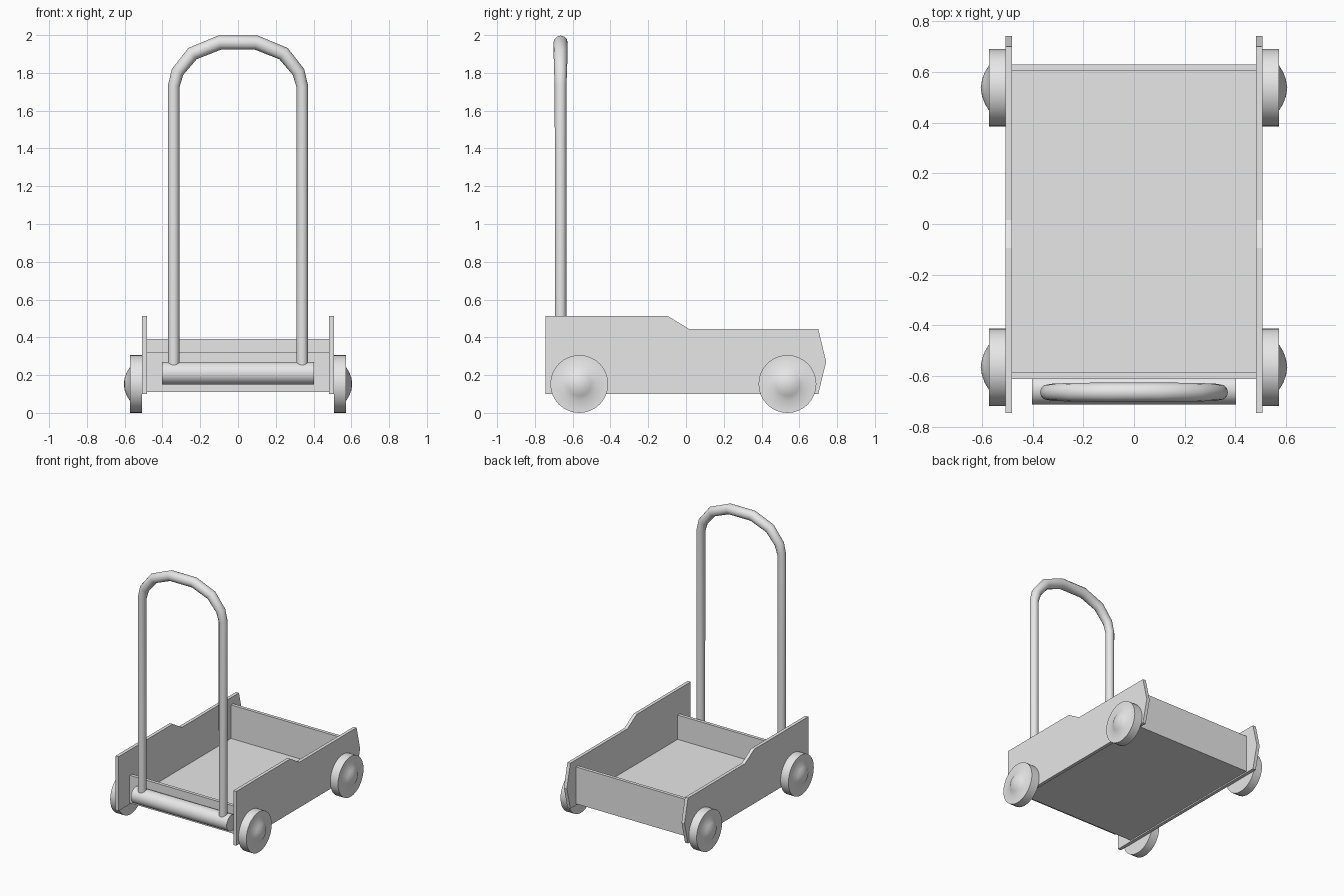
import bpy, bmesh, math
from mathutils import Matrix

cube = bpy.data.objects.get("Cube")
if cube:
    bpy.data.objects.remove(cube, do_unlink=True)

grey = bpy.data.materials.new("plain_grey")
grey.use_nodes = True
grey.diffuse_color = (0.8, 0.8, 0.8, 1)
grey.node_tree.nodes["Principled BSDF"].inputs["Base Color"].default_value = (0.8, 0.8, 0.8, 1)


def finish(name, bm, smooth=False):
    bmesh.ops.recalc_face_normals(bm, faces=bm.faces)
    mesh = bpy.data.meshes.new(name)
    bm.to_mesh(mesh)
    bm.free()
    mesh.materials.append(grey)
    obj = bpy.data.objects.new(name, mesh)
    bpy.context.collection.objects.link(obj)
    if smooth:
        bpy.ops.object.select_all(action="DESELECT")
        obj.select_set(True)
        bpy.context.view_layer.objects.active = obj
        bpy.ops.object.shade_smooth_by_angle(angle=math.radians(40))
    return obj


def box(name, lo, hi):
    bm = bmesh.new()
    bmesh.ops.create_cube(bm, size=1)
    for v in bm.verts:
        v.co = [(a + b) / 2 + c * (b - a) for a, b, c in zip(lo, hi, v.co)]
    return finish(name, bm)


def extrude_side(name, outline, x0, x1):
    bm = bmesh.new()
    face = bm.faces.new([bm.verts.new((x0, y, z)) for y, z in outline])
    ext = bmesh.ops.extrude_face_region(bm, geom=[face])["geom"]
    moved = [g for g in ext if isinstance(g, bmesh.types.BMVert)]
    bmesh.ops.translate(bm, verts=moved, vec=(x1 - x0, 0, 0))
    return finish(name, bm)


def lathe_x(name, profile, y, z, side):
    """Spin (x, radius) points about an axis along x."""
    bm = bmesh.new()
    verts = [bm.verts.new((x * side, 0, r)) for x, r in profile]
    edges = [bm.edges.new(pair) for pair in zip(verts, verts[1:])]
    bmesh.ops.spin(bm, geom=verts + edges, axis=(1, 0, 0), cent=(0, 0, 0),
                   angle=math.tau, steps=32)
    bmesh.ops.remove_doubles(bm, verts=bm.verts, dist=0.0001)
    bmesh.ops.translate(bm, verts=bm.verts, vec=(0, y, z))
    return finish(name, bm, True)


# Tray floor and end walls
box("floor", (-0.485, -0.612, 0.11), (0.485, 0.63, 0.135))
box("front_wall", (-0.485, -0.612, 0.11), (0.485, -0.587, 0.32))
box("back_wall", (-0.485, 0.605, 0.11), (0.485, 0.63, 0.39))

# Side panels and wheels with domed hubs
panel = [(-0.745, 0.1), (0.70, 0.1), (0.742, 0.27), (0.70, 0.445),
         (0.015, 0.445), (-0.095, 0.512), (-0.745, 0.512)]
wheel_r = 0.153
wheel = [(0.507, 0), (0.507, wheel_r), (0.572, wheel_r), (0.572, 0.09),
         (0.589, 0.062), (0.6, 0.032), (0.605, 0)]
for side, word in ((1, "left"), (-1, "right")):
    extrude_side(word + "_side_panel", panel, side * 0.482, side * 0.507)
    for y, end in ((-0.565, "front"), (0.537, "back")):
        lathe_x(f"{end}_{word}_wheel", wheel, y, wheel_r, side)

# Round bar that holds the handle
bm = bmesh.new()
bmesh.ops.create_cone(bm, cap_ends=True, segments=32, radius1=0.06, radius2=0.06, depth=0.806,
                      matrix=Matrix.Translation((0, -0.652, 0.21)) @ Matrix.Rotation(math.pi / 2, 4, "Y"))
finish("handle_bar_base", bm, True)

# Arched push handle, a little thicker at the grip
half = [(0.34, 0.24, 0.03), (0.34, 1.73, 0.031), (0.32, 1.805, 0.034),
        (0.241, 1.902, 0.037), (0.098, 1.96, 0.038)]
path = half + [(-x, z, r) for x, z, r in reversed(half)]
curve = bpy.data.curves.new("push_handle", "CURVE")
curve.dimensions = "3D"
curve.bevel_depth = 1
curve.bevel_resolution = 4
curve.use_fill_caps = True
spline = curve.splines.new("POLY")
spline.points.add(len(path) - 1)
for p, (x, z, r) in zip(spline.points, path):
    p.co = (x, -0.664, z, 1)
    p.radius = r
spline.use_smooth = True
curve.materials.append(grey)
handle = bpy.data.objects.new("push_handle", curve)
bpy.context.collection.objects.link(handle)
